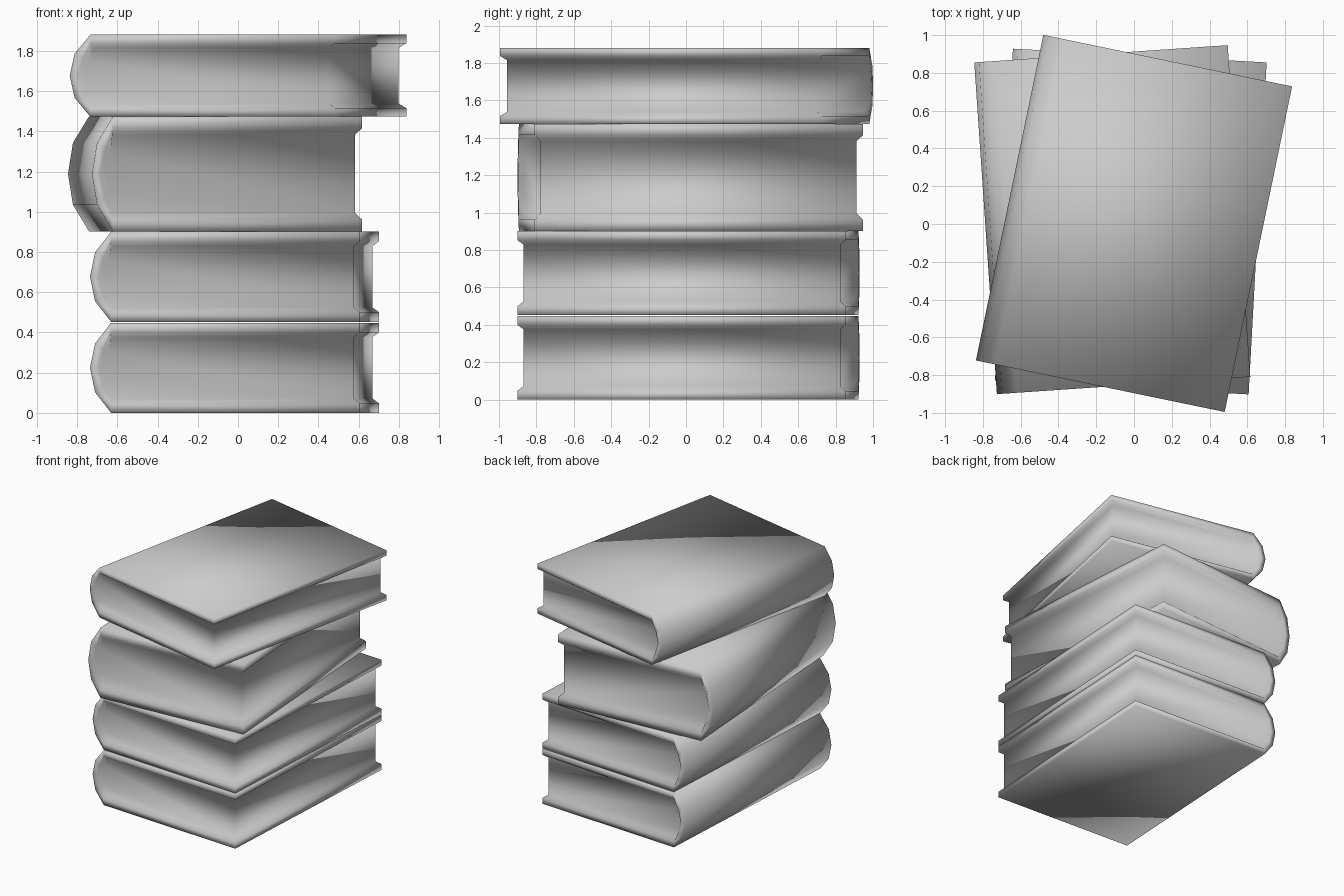
import bpy, bmesh
from math import radians
from mathutils import Matrix

if "Cube" in bpy.data.objects:
    bpy.data.objects.remove(bpy.data.objects["Cube"])

W, L = 1.345, 1.76      # cover width and length
INSET = 0.032           # how far the pages sit behind the cover edge


def profile(h, margin, spine, fore):
    """C-shaped section from top fore edge around the rounded spine to the bottom."""
    k = 1 - 2 * margin
    left = -W / 2 + spine
    pts = [(fore, 1), (-W / 2 + 0.105, 1), (left + 0.025, 0.77), (left, 0.5),
           (left + 0.025, 0.23), (-W / 2 + 0.105, 0), (fore, 0)]
    return [(x, h * (margin + k * z)) for x, z in pts]


def book(name, x, y, z, h, angle):
    bm = bmesh.new()
    # outer cover, inner cover lip, page block
    loops = [(profile(h, 0, 0, W / 2), L / 2),
             (profile(h, 0.105, 0.04, W / 2), L / 2),
             (profile(h, 0.16, 0.07, W / 2 - INSET), L / 2 - INSET)]
    rings = [[[bm.verts.new((px, s * d, pz)) for px, pz in pts] for s in (-1, 1)]
             for pts, d in loops]
    outer, lip, page = rings
    # cover boards and spine
    for i in range(6):
        bm.faces.new((outer[0][i], outer[0][i + 1], outer[1][i + 1], outer[1][i]))
    # cover rim and slope down to the pages, at both ends and along the fore edge
    for a, b in ((outer, lip), (lip, page)):
        for s in range(2):
            for i in range(6):
                bm.faces.new((a[s][i], a[s][i + 1], b[s][i + 1], b[s][i]))
        for i in (0, 6):
            bm.faces.new((a[0][i], a[1][i], b[1][i], b[0][i]))
    # page faces
    bm.faces.new(page[0])
    bm.faces.new(page[1])
    bm.faces.new((page[0][0], page[1][0], page[1][6], page[0][6]))
    bmesh.ops.recalc_face_normals(bm, faces=bm.faces)
    for f in bm.faces:
        f.smooth = True
    me = bpy.data.meshes.new(name)
    bm.to_mesh(me)
    bm.free()
    ob = bpy.data.objects.new(name, me)
    bpy.context.collection.objects.link(ob)
    ob.matrix_world = Matrix.Translation((x, y, z)) @ Matrix.Rotation(radians(angle), 4, 'Z')


# stack from bottom to top
book("book_bottom", -0.017, 0.013, 0.0, 0.448, -3.1)
book("book_second", -0.017, 0.013, 0.453, 0.448, -3.1)
book("book_third", -0.115, 0.023, 0.903, 0.572, 3.9)
book("book_top", 0.0, 0.003, 1.473, 0.408, -11.7)
